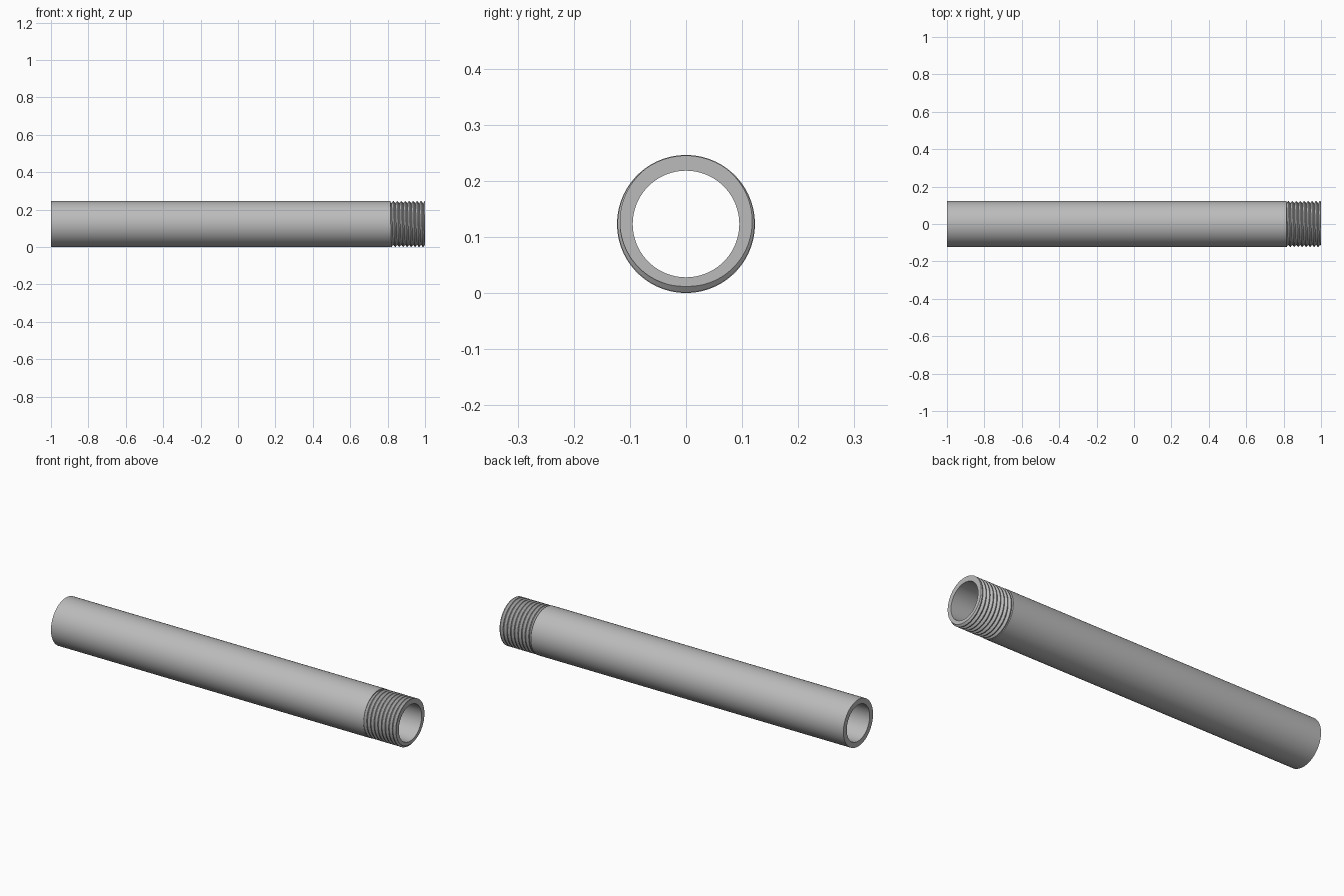
import bpy, bmesh, math

if "Cube" in bpy.data.objects:
    bpy.data.objects.remove(bpy.data.objects["Cube"], do_unlink=True)

SEGMENTS = 96
OUTER, BORE = 0.123, 0.095          # pipe wall radii
CREST, ROOT = 0.122, 0.111          # thread radii
PITCH, SHOULDER = 0.0212, 0.815     # thread spacing and where it begins


def helix_shift(angle):
    return (angle - math.pi / 2) / math.tau


def thread_radius(x, angle):
    u = (x - 1) / PITCH - helix_shift(angle)
    d = abs(u - round(u))
    return CREST + (ROOT - CREST) * max(0, (d - 0.1) / 0.4)


def profile(angle):
    """Closed lengthwise section of the pipe wall at one angle."""
    points = [(-1, BORE), (-1, OUTER), (SHOULDER, OUTER)]
    cuts = [1 + PITCH * (turn + part + helix_shift(angle))
            for turn in range(-11, 2) for part in (-0.1, 0.1, 0.5)]
    for x in [SHOULDER] + cuts + [1]:
        x = min(max(x, SHOULDER), 1)
        points.append((x, thread_radius(x, angle)))
    return points + [(1, BORE)]


# Sweep the section around the axis; the helix closes on itself at the seam
bm = bmesh.new()
columns = []
for i in range(SEGMENTS + 1):
    a = math.tau * i / SEGMENTS
    columns.append([bm.verts.new((x, r * math.cos(a), OUTER + r * math.sin(a)))
                    for x, r in profile(a)])
for left, right in zip(columns, columns[1:]):
    for j in range(len(left)):
        k = (j + 1) % len(left)
        bm.faces.new((left[j], left[k], right[k], right[j]))
bmesh.ops.remove_doubles(bm, verts=bm.verts[:], dist=0.00002)
bmesh.ops.recalc_face_normals(bm, faces=bm.faces[:])

mesh = bpy.data.meshes.new("threaded_pipe")
bm.to_mesh(mesh)
bm.free()
pipe = bpy.data.objects.new("threaded_pipe", mesh)
bpy.context.collection.objects.link(pipe)

# Plain grey metal
grey = bpy.data.materials.new("grey_metal")
grey.use_nodes = True
colour = (0.5, 0.5, 0.5, 1)
grey.diffuse_color = colour
grey.node_tree.nodes["Principled BSDF"].inputs["Base Color"].default_value = colour
mesh.materials.append(grey)

# Smooth barrel, crisp rims and thread edges
bpy.ops.object.select_all(action="DESELECT")
pipe.select_set(True)
bpy.context.view_layer.objects.active = pipe
bpy.ops.object.shade_smooth_by_angle(angle=math.radians(30))
